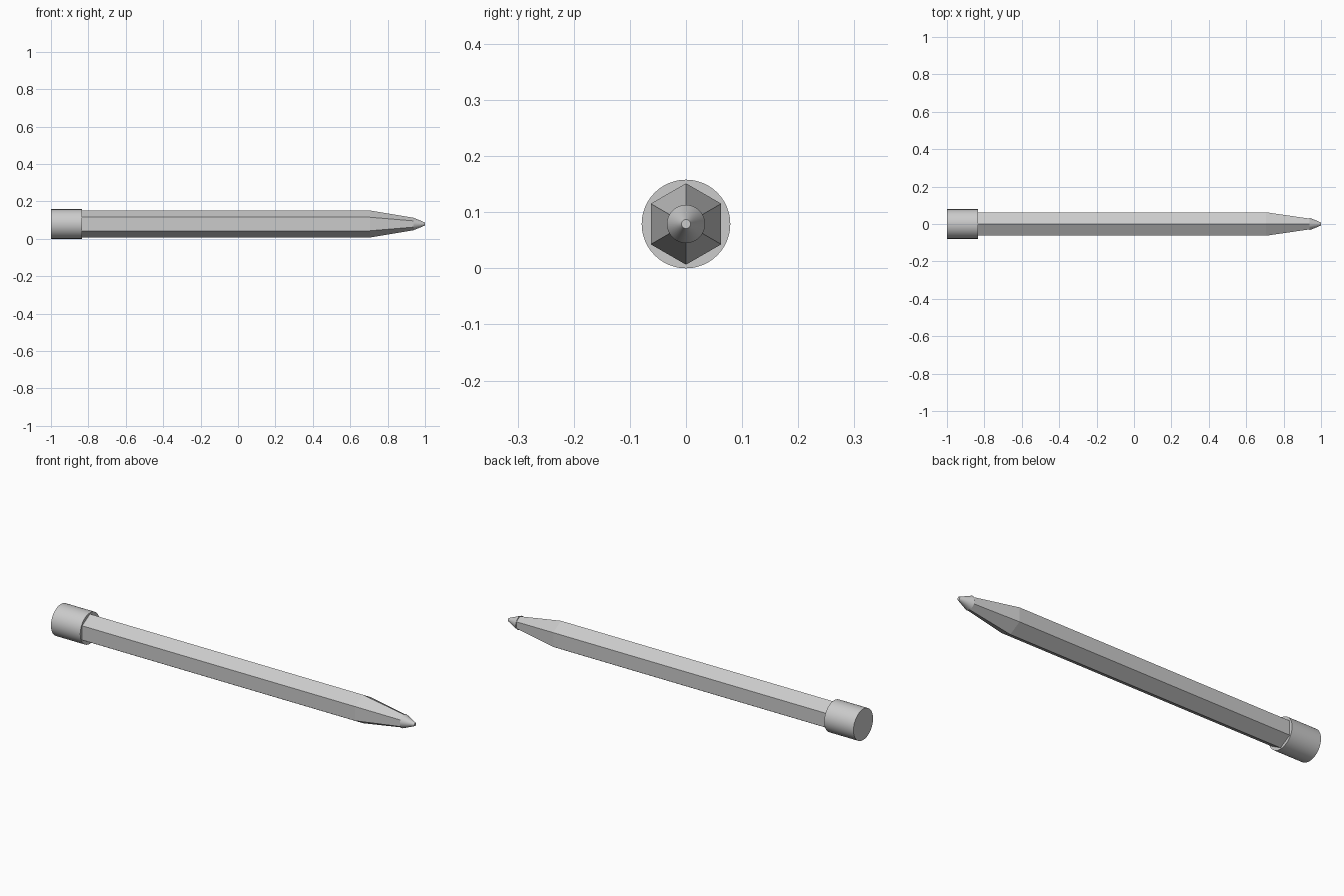
import bpy
from math import pi, radians

cube = bpy.data.objects.get("Cube")
if cube:
    bpy.data.objects.remove(cube, do_unlink=True)

grey = bpy.data.materials.new("plain_grey")
grey.use_nodes = True
colour = (0.6, 0.6, 0.6, 1)
grey.diffuse_color = colour
grey.node_tree.nodes["Principled BSDF"].inputs["Base Color"].default_value = colour

AXIS_Z = 0.079


def segment(name, x0, x1, r0, r1, sides, smooth=False):
    """Tapered prism along x, with a corner pointing straight up."""
    bpy.ops.mesh.primitive_cone_add(
        vertices=sides, radius1=r0, radius2=r1, depth=x1 - x0,
        location=((x0 + x1) / 2, 0, AXIS_Z), rotation=(0, pi / 2, 0))
    obj = bpy.context.object
    # Turn the section about its own axis so hexagon corners lie at top and bottom
    corner = obj.data.vertices[0].co
    if abs(corner.x) < abs(corner.y):
        for v in obj.data.vertices:
            v.co.x, v.co.y = v.co.y, -v.co.x
    bpy.ops.object.transform_apply(location=True, rotation=True, scale=True)
    obj.name = name
    obj.data.materials.append(grey)
    if smooth:
        bpy.ops.object.shade_smooth_by_angle(angle=radians(30))
    return obj


# Hexagonal shaft and its sharpened taper, joined into one barrel
shaft = segment("barrel", -0.84, 0.705, 0.0725, 0.0725, 6)
taper = segment("taper", 0.705, 0.94, 0.0725, 0.033, 6)

# Round end cap and pointed writing tip
segment("end_cap", -1.0, -0.835, 0.079, 0.079, 48, True)
segment("writing_tip", 0.937, 1.0, 0.034, 0.008, 48, True)
